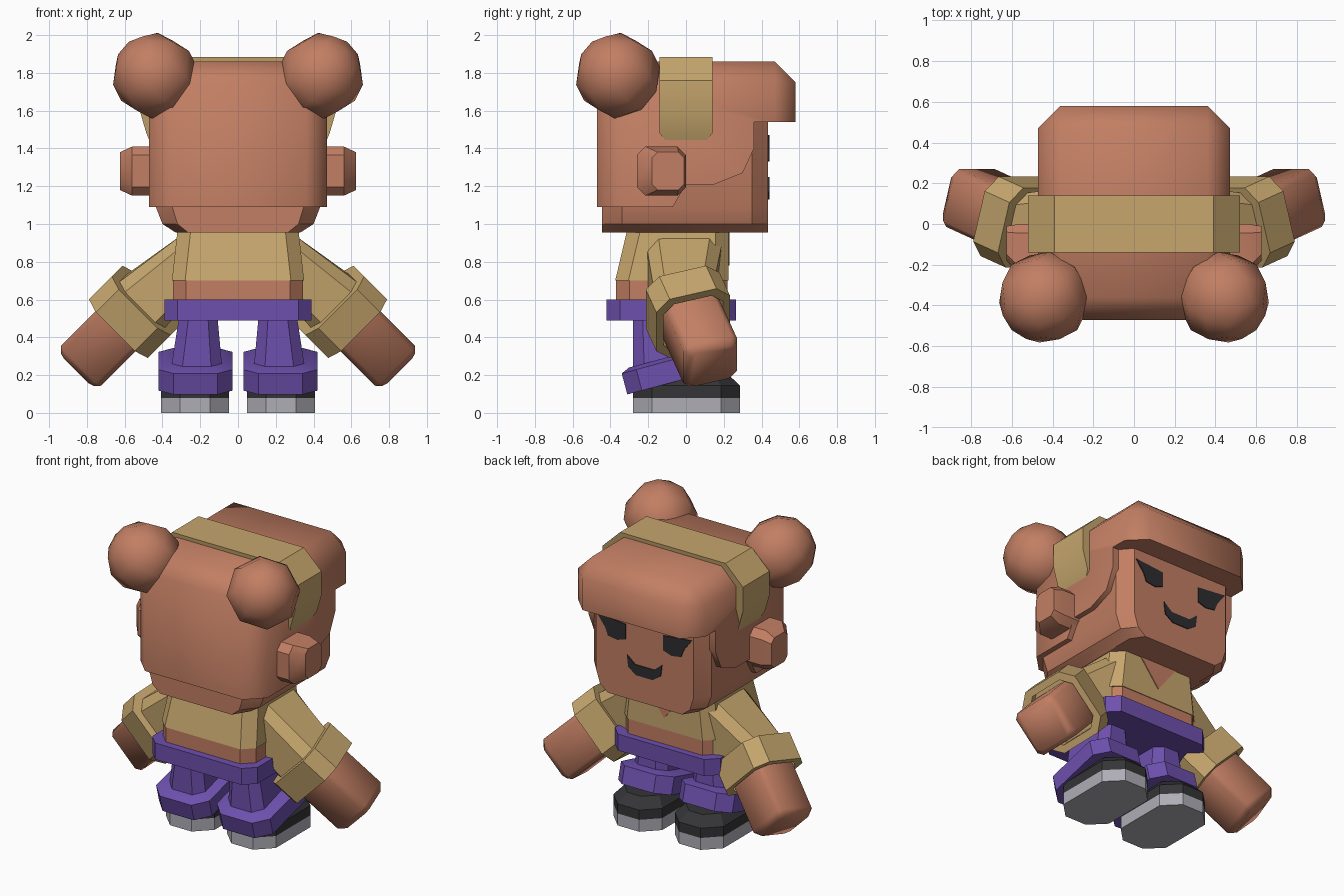
import bpy, bmesh, math
from mathutils import Matrix, Vector

old = bpy.data.objects.get("Cube")
if old:
    bpy.data.objects.remove(old, do_unlink=True)


def material(name, *rgb):
    m = bpy.data.materials.new(name)
    m.use_nodes = True
    m.diffuse_color = (*rgb, 1)
    m.node_tree.nodes["Principled BSDF"].inputs["Base Color"].default_value = (*rgb, 1)
    return m


BROWN = material("warm_brown", .54, .21, .125)
TAN = material("tan_cloth", .57, .385, .155)
PURPLE = material("purple_cloth", .155, .08, .42)
GREY = material("sole_grey", .43, .42, .47)
DARK = material("shoe_black", .035, .035, .038)
INK = material("face_ink", .027, .027, .032)


def finish(name, bm, mat, angle=30):
    bmesh.ops.remove_doubles(bm, verts=bm.verts, dist=.0005)
    bmesh.ops.recalc_face_normals(bm, faces=bm.faces)
    me = bpy.data.meshes.new(name)
    bm.to_mesh(me)
    bm.free()
    me.materials.append(mat)
    me.polygons.foreach_set("use_smooth", [True] * len(me.polygons))
    me.set_sharp_from_angle(angle=math.radians(angle))
    ob = bpy.data.objects.new(name, me)
    bpy.context.collection.objects.link(ob)
    return ob


def loft(name, rings, mat, matrix=Matrix(), angle=30):
    """Skin a list of equal rings and cap both ends."""
    bm = bmesh.new()
    vs = [[bm.verts.new(matrix @ Vector(p)) for p in r] for r in rings]
    n = len(rings[0])
    for a, b in zip(vs, vs[1:]):
        for i in range(n):
            j = (i + 1) % n
            bm.faces.new((a[i], a[j], b[j], b[i]))
    bm.faces.new(vs[0])
    bm.faces.new(vs[-1])
    return finish(name, bm, mat, angle)


def octagon(hx, hy, c, z=0, cx=0, cy=0):
    """Rectangle with cut corners, at height z."""
    corners = [(hx, hy - c), (hx - c, hy), (c - hx, hy), (-hx, hy - c),
               (-hx, c - hy), (c - hx, -hy), (hx - c, -hy), (hx, c - hy)]
    return [(cx + x, cy + y, z) for x, y in corners]


def plate(name, outline, y, mat, s=1):
    """Thin painted detail on a wall that faces +y."""
    return loft(name, [[(s * x, y + d, z) for x, z in outline] for d in (-.004, .004)], mat)


# Head with rounded jaw and cut vertical corners
jaw = [(.33, .955), (.40, 1.0), (.435, 1.09), (.435, 1.55)]
jaw += [(-x, z) for x, z in reversed(jaw)]
loft("head", [[(x * k, y, z) for x, z in jaw]
              for y, k in ((-.445, .8), (-.34, 1), (.35, 1), (.435, .83))], BROWN)

# Hair cap with fringe and cheek locks
lock = [(-.47, 1.09), (-.07, 1.09), (0, 1.21), (.15, 1.21), (.30, 1.27), (.36, 1.40), (.36, 1.54),
        (.58, 1.54), (.58, 1.75), (.47, 1.86), (-.36, 1.86), (-.47, 1.75)]
edge = [(min(max(y, -.36), .47), min(z, 1.75)) for y, z in lock]
loft("hair", [[(x, y, z) for y, z in prof] for x, prof in
              ((-.47, edge), (-.36, lock), (.36, lock), (.47, edge))], BROWN, angle=50)

# Head band, narrower at its lower tips
strap = [(.455, 1.41, .08), (.485, 1.48, .14), (.52, 1.6, .14), (.52, 1.76, .14), (.39, 1.885, .14)]
strap += [(-x, z, w) for x, z, w in reversed(strap)]
loft("head_band", [[(x, side * w, z) for x, z, w in strap] for side in (-1, 1)], TAN)

# Mouth
smile = [(.13, 1.25), (.07, 1.20), (-.07, 1.20), (-.13, 1.25),
         (-.12, 1.17), (-.06, 1.13), (.06, 1.13), (.12, 1.17)]
plate("mouth", smile, .437, INK)

# Torso, waist, neckline and belt
loft("shirt", [octagon(.35, .30, .07, .70, cy=-.075),
               octagon(.32, .268, .07, .97, cy=-.043)], TAN)
loft("waist", [octagon(.345, .295, .07, z, cy=-.075) for z in (.58, .70)], BROWN)
loft("belt", [octagon(.39, .342, .07, z, cy=-.078) for z in (.49, .60)], PURPLE)
plate("neckline", [(.14, .96), (-.14, .96), (0, .78)], .227, BROWN)

# Arm frame: columns are up-and-out, forward and along the arm
along = Vector((.673, .307, -.673)).normalized()
up = Vector((1, 0, 1)).normalized()
fwd = along.cross(up)
if fwd.y < 0:
    fwd = -fwd
arm = Matrix.Translation((.545, .01, .535)) @ Matrix((up, fwd, along)).transposed().to_4x4()

for s, side in ((1, "left_"), (-1, "right_")):
    flip = Matrix.Diagonal((s, 1, 1, 1))

    # Eye
    eye = [(.35, 1.47), (.14, 1.45), (.14, 1.35), (.20, 1.33), (.27, 1.34), (.29, 1.39)]
    plate(side + "eye", eye, .437, INK, s)

    # Hair bun
    bm = bmesh.new()
    tilt = Vector((1, -1, 1)).to_track_quat('Z', 'Y').to_matrix().to_4x4()
    bmesh.ops.create_uvsphere(bm, u_segments=8, v_segments=6, radius=.228,
                              matrix=flip @ Matrix.Translation((.44, -.36, 1.785)) @ tilt)
    finish(side + "bun", bm, BROWN, 60)

    # Ear
    ear = [[(x, y, z) for z, y, _ in octagon(h, w, c, 0, 1.28, cy)] for x, h, w, c, cy in
           ((.42, .13, .13, .045, -.13), (.56, .13, .13, .045, -.13), (.625, .10, .085, .03, -.095))]
    loft(side + "ear", ear, BROWN, flip)

    # Sleeve from shoulder to cuff
    shoulder = [(.28, y, z) for z, y, _ in octagon(.19, .20, .06, 0, .765, -.01)]
    wrist = [tuple(arm @ Vector(p)) for p in octagon(.175, .165, .06, -.06)]
    loft(side + "sleeve", [shoulder, wrist], TAN, flip)

    # Hollow cuff
    loft(side + "cuff", [octagon(.22, .205, .075, -.09), octagon(.22, .205, .075, .09),
                         octagon(.175, .165, .06, .09), octagon(.175, .165, .06, .02)],
         TAN, flip @ arm)

    # Hand
    loft(side + "hand", [octagon(.15, .15, .03, 0), octagon(.15, .15, .03, .385),
                         octagon(.122, .122, .03, .425)], BROWN, flip @ arm, 50)

    # Trouser leg and its tilted turn-up
    loft(side + "leg", [octagon(.14, .20, .06, .2, .22, -.08),
                        octagon(.10, .19, .05, .52, .21, -.09)], PURPLE, flip)
    hem = flip @ Matrix.Translation((.225, -.075, .223)) @ Matrix.Rotation(math.radians(15), 4, 'X')
    loft(side + "turn_up", [octagon(.197, .26, .08, -.06), octagon(.197, .26, .08, .055),
                            octagon(.155, .215, .07, .075)], PURPLE, hem)

    # Shoe
    loft(side + "sole", [octagon(.18, .283, .1, z, .227, .002) for z in (0, .08)], GREY, flip)
    loft(side + "shoe", [octagon(.18, .283, .1, .08, .227, .002),
                         octagon(.18, .283, .1, .145, .227, .002),
                         octagon(.13, .22, .08, .205, .227, .002)], DARK, flip)
